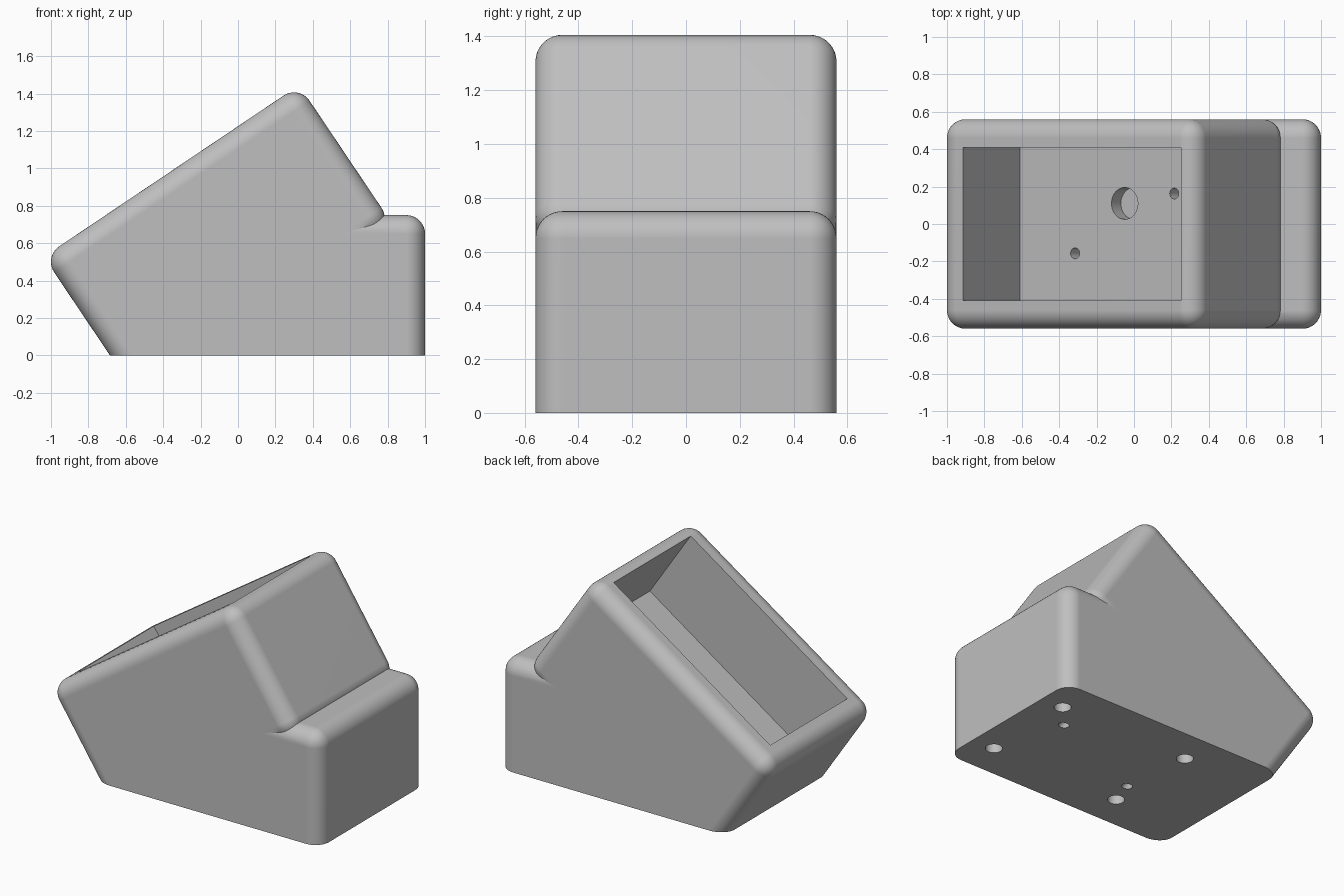
import bpy
import bmesh
from math import radians
from mathutils import Matrix, Vector

if "Cube" in bpy.data.objects:
    bpy.data.objects.remove(bpy.data.objects["Cube"], do_unlink=True)

R = 0.10            # edge rounding
HALF = 0.56         # half width of the body
# Frame of the tilted housing: local x runs up the slope, local z is the slope normal
TILT = Matrix.Translation((-0.9, 0, 0.5)) @ Matrix.Rotation(radians(-33.9), 4, 'Y')
FLOOR = R - 0.545   # pocket floor in the tilted frame

grey = bpy.data.materials.new("plain_grey")
grey.use_nodes = True
colour = (0.52, 0.52, 0.52, 1)
grey.diffuse_color = colour
grey.node_tree.nodes["Principled BSDF"].inputs["Base Color"].default_value = colour


def finish(name, bm):
    mesh = bpy.data.meshes.new(name)
    bmesh.ops.recalc_face_normals(bm, faces=bm.faces)
    bm.to_mesh(mesh)
    bm.free()
    mesh.materials.append(grey)
    obj = bpy.data.objects.new(name, mesh)
    bpy.context.collection.objects.link(obj)
    return obj


def box(name, low, high, radius=0, frame=Matrix()):
    low, high = Vector(low), Vector(high)
    bm = bmesh.new()
    bmesh.ops.create_cube(bm, size=1)
    bmesh.ops.scale(bm, vec=high - low, verts=bm.verts)
    bmesh.ops.translate(bm, vec=(low + high) / 2, verts=bm.verts)
    if radius:
        bmesh.ops.bevel(bm, geom=bm.edges[:], offset=radius, segments=10,
                        profile=0.5, affect='EDGES')
    bm.transform(frame)
    return finish(name, bm)


def drill(name, x, y, low, high, radius, frame=Matrix()):
    bm = bmesh.new()
    bmesh.ops.create_cone(bm, cap_ends=True, segments=40, radius1=radius,
                          radius2=radius, depth=high - low)
    bmesh.ops.translate(bm, vec=(x, y, (low + high) / 2), verts=bm.verts)
    bm.transform(frame)
    return finish(name, bm)


def combine(target, tool, operation):
    mod = target.modifiers.new(operation.lower(), 'BOOLEAN')
    mod.operation = operation
    mod.solver = 'EXACT'
    mod.object = tool
    bpy.ops.object.select_all(action='DESELECT')
    target.select_set(True)
    bpy.context.view_layer.objects.active = target
    bpy.ops.object.modifier_apply(modifier=mod.name)
    bpy.data.objects.remove(tool, do_unlink=True)


# Tilted housing joined to the upright base
body = box("body", (-R, -HALF, -0.69 - R), (1.445 + R, HALF, R), R, TILT)
base = box("base", (-0.5, -HALF, -0.3), (1, HALF, 0.75), R)
combine(body, base, 'UNION')

# Flat underside
combine(body, box("ground_cut", (-2, -2, -1), (2, 2, 0)), 'DIFFERENCE')

# Deep rectangular pocket in the slope
combine(body, box("pocket_cut", (0.05, -0.41, FLOOR), (1.455, 0.41, 0.4), 0, TILT),
        'DIFFERENCE')

# Blind round recess and two through holes in the pocket floor
to_slope = TILT.inverted()


def slope_x(x):
    """Slope coordinate of the floor point that lies at world x."""
    start = TILT @ Vector((0, 0, FLOOR))
    along = TILT.to_3x3() @ Vector((1, 0, 0))
    return (x - start.x) / along.x


combine(body, drill("recess_cut", slope_x(-0.05), 0.11, FLOOR - 0.09, FLOOR + 0.1,
                    0.085, TILT), 'DIFFERENCE')
for x, y in ((0.215, 0.163), (-0.315, -0.157)):
    combine(body, drill("through_cut", slope_x(x), y, FLOOR - 1.2, FLOOR + 0.1,
                        0.029, TILT), 'DIFFERENCE')

# Four blind holes in the underside
for x in (-0.13, 0.837):
    for y in (-0.324, 0.324):
        combine(body, drill("foot_hole_cut", x, y, -0.1, 0.2, 0.052), 'DIFFERENCE')

# Smooth roundings with crisp edges
bpy.ops.object.select_all(action='DESELECT')
body.select_set(True)
bpy.context.view_layer.objects.active = body
bpy.ops.object.shade_smooth_by_angle(angle=radians(25))
weighted = body.modifiers.new("even_shading", 'WEIGHTED_NORMAL')
weighted.keep_sharp = True
